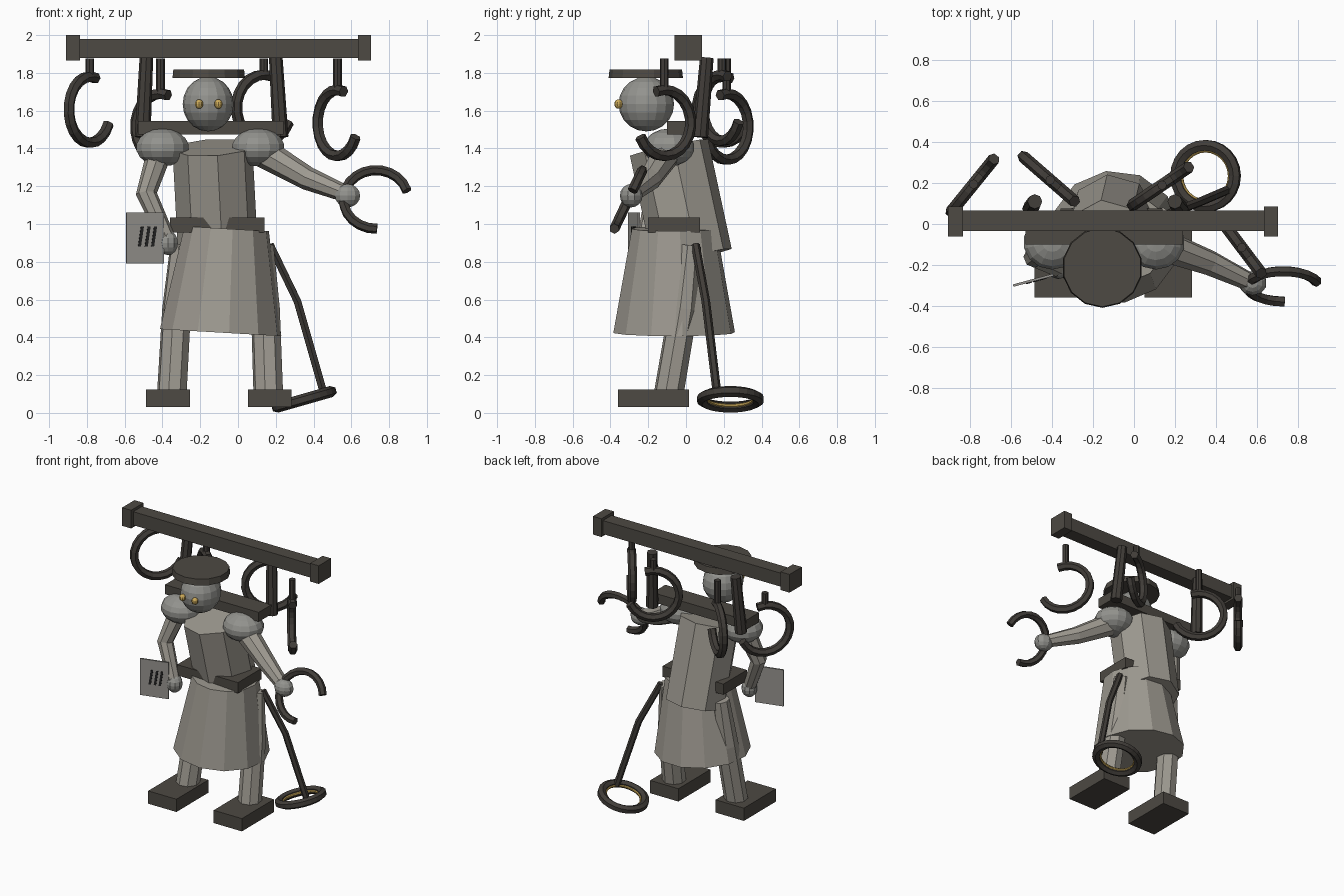
import bpy, bmesh
from math import sin, cos, pi, radians
from mathutils import Vector, Matrix

if "Cube" in bpy.data.objects:
    bpy.data.objects.remove(bpy.data.objects["Cube"])


def material(name, rgb):
    m = bpy.data.materials.new(name)
    m.use_nodes = True
    m.diffuse_color = (*rgb, 1)
    m.node_tree.nodes["Principled BSDF"].inputs["Base Color"].default_value = (*rgb, 1)
    return m


CLOTH = material("warm grey cloth", (.34, .32, .28))
SKIN = material("cool grey skin", (.29, .29, .27))
DARK = material("dark brown", (.075, .067, .056))
IRON = material("dark iron", (.052, .046, .04))
GOLD = material("gold", (.6, .4, .1))
PAPER = material("paper grey", (.3, .29, .27))
INK = material("ink black", (.015, .015, .015))


def finish(name, bm, mat):
    bmesh.ops.recalc_face_normals(bm, faces=bm.faces)
    me = bpy.data.meshes.new(name)
    bm.to_mesh(me)
    bm.free()
    me.materials.append(mat)
    ob = bpy.data.objects.new(name, me)
    bpy.context.collection.objects.link(ob)
    return ob


def box(name, lo, hi, mat):
    lo, hi = Vector(lo), Vector(hi)
    bm = bmesh.new()
    m = Matrix.Translation((lo + hi) / 2) @ Matrix.Diagonal((*(hi - lo), 1))
    bmesh.ops.create_cube(bm, size=1, matrix=m)
    return finish(name, bm, mat)


def ball(name, centre, size, mat, seg=14, rings=9):
    bm = bmesh.new()
    m = Matrix.Translation(centre) @ Matrix.Diagonal((*size, 1))
    bmesh.ops.create_uvsphere(bm, u_segments=seg, v_segments=rings, radius=1, matrix=m)
    return finish(name, bm, mat)


def tube(name, points, radii, mat, sides=8, ref=(0, 1, 0), phase=0, closed=False, flat=1):
    """Sweep a polygon along points; ref steers the section, flat squashes it."""
    pts = [Vector(p) for p in points]
    n = len(pts)
    bm = bmesh.new()
    loops = []
    for i, p in enumerate(pts):
        after = pts[(i + 1) % n] if closed else pts[min(i + 1, n - 1)]
        before = pts[i - 1] if closed else pts[max(i - 1, 0)]
        t = (after - before).normalized()
        a = Vector(ref)
        a = (a - t * a.dot(t)).normalized()
        b = t.cross(a)
        r = radii[i] if isinstance(radii, (list, tuple)) else radii
        angles = [phase + 2 * pi * k / sides for k in range(sides)]
        loops.append([bm.verts.new(p + a * r * flat * cos(q) + b * r * sin(q)) for q in angles])
    for i in range(n if closed else n - 1):
        l0, l1 = loops[i], loops[(i + 1) % n]
        for k in range(sides):
            j = (k + 1) % sides
            bm.faces.new((l0[k], l0[j], l1[j], l1[k]))
    if not closed:
        bm.faces.new(loops[0])
        bm.faces.new(loops[-1])
    return finish(name, bm, mat)


def arc(centre, u, v, radius, start, end, steps):
    c, u, v = Vector(centre), Vector(u).normalized(), Vector(v).normalized()
    angles = [radians(start + (end - start) * i / steps) for i in range(steps + 1)]
    return [c + (u * cos(a) + v * sin(a)) * radius for a in angles]


# Overhead beam with end caps
box("beam", (-.85, -.035, 1.88), (.65, .067, 1.98), DARK)
box("beam_cap_right", (-.91, -.06, 1.865), (-.836, .085, 2), DARK)
box("beam_cap_left", (.635, -.06, 1.865), (.705, .085, 2), DARK)

# Shoulder yoke and the posts that carry the beam
box("yoke", (-.53, -.1, 1.475), (.24, .05, 1.545), DARK)
for side, top, foot in (("right", -.485, -.505), ("left", .2, .225)):
    tube("post_" + side, [(top, .11, 1.88), (foot, .075, 1.46)], [.036, .042], IRON)

# Four hanging hooks: stem position, ring height, heading
hooks = (("far_right", -.785, .195, 1.605, 51), ("far_left", .527, -.115, 1.535, -53),
         ("near_left", .137, .19, 1.615, 34), ("near_right", -.41, .215, 1.515, -41))
for label, x, y, z, heading in hooks:
    h = radians(heading)
    u = Vector((cos(h), sin(h), 0))
    path = arc((x, y, z), u, (0, 0, 1), .175, 72, 335, 16)
    tube("hook_" + label, path, .03, IRON, 6, u.cross((0, 0, 1)))
    tube("hook_stem_" + label, [(x, y, z + .165), (x, y, 1.875)], .023, IRON)

# Head, cap and eyes
ball("head", (-.158, -.21, 1.635), (.135, .147, .145), SKIN, 16, 10)
tube("cap", [(-.155, -.213, 1.772), (-.155, -.213, 1.818)], [.197, .192], DARK, 14)
for side, x in (("right", -.206), ("left", -.104)):
    ball("eye_" + side, (x, -.357, 1.635), (.023, .023, .025), GOLD, 10, 8)

# Forward-leaning torso, belt and flared skirt
tube("torso", [(-.105, .035, .825), (-.135, -.09, 1.405)], .213, CLOTH, 8, (1, 0, 0), radians(7))
box("belt", (-.36, -.2, .955), (.14, .075, 1.035), DARK)
tube("skirt", [(-.092, -.063, .425), (-.06, -.063, .975)], [.325, .226], CLOTH, 12, (1, 0, 0), radians(8))

# Legs and boots
for side, hip, ankle in (("right", -.3, -.35), ("left", .13, .16)):
    tube("leg_" + side, [(hip, .022, .885), ((hip + ankle) / 2, -.015, .55), (ankle, -.09, .11)],
         [.06, .078, .08], CLOTH, 8, (1, 0, 0), radians(12))
    mid = -.37 if side == "right" else .168
    box("boot_" + side, (mid - .116, -.36, .03), (mid + .116, .015, .125), DARK)

# Shoulders, arms and hands
for side, x in (("right", -.4), ("left", .107)):
    ball("shoulder_" + side, (x, -.09, 1.405), (.143, .135, .1), SKIN)
tube("arm_right", [(-.41, -.1, 1.4), (-.485, -.16, 1.16), (-.375, -.215, .92)],
     [.068, .056, .045], CLOTH, 8, (0, 1, 0))
tube("arm_left", [(.13, -.1, 1.38), (.37, -.19, 1.24), (.57, -.285, 1.16)],
     [.08, .062, .045], CLOTH, 8, (0, 1, 0))
ball("hand_right", (-.37, -.215, .9), (.055, .055, .065), SKIN, 10, 8)
ball("hand_left", (.58, -.29, 1.15), (.07, .06, .062), SKIN, 10, 8)

# Open ring clasped in the left hand
up = Vector((0, .43, .9))
tube("hand_hook", arc((.73, -.305, 1.13), (1, 0, 0), up, .172, 17, 272, 16), .027,
     IRON, 6, Vector((1, 0, 0)).cross(up))

# Held sheet with three slanted marks
sheet = [box("sheet", (-.102, -.006, -.135), (.102, .006, .135), PAPER)]
for i, x in enumerate((-.025, .012, .047)):
    mark = box("sheet_mark_%d" % (i + 1), (x - .008, -.01, -.045), (x + .008, -.005, .062), INK)
    mark.data.transform(Matrix.Shear("XY", 4, (0, 0)))
    for v in mark.data.vertices:
        v.co.x += v.co.z * .15
    sheet.append(mark)
for ob in sheet:
    ob.matrix_world = Matrix.Translation((-.493, -.275, .925)) @ Matrix.Rotation(radians(15), 4, "Z")

# Sensing wand: bent pole, tilted ring and gold inner band
tube("wand_pole", [(.17, .05, .89), (.315, .105, .59), (.455, .165, .1)], .023, IRON, 6)
tilt = Vector((cos(radians(16)), 0, sin(radians(16))))
normal = tilt.cross((0, 1, 0))
for name, radius, thick, flat, mat in (("wand_ring", .15, .03, 1, IRON),
                                       ("wand_band", .121, .007, 1.3, GOLD)):
    loop = arc((.35, .235, .072), tilt, (0, 1, 0), radius, 0, 360, 24)[:-1]
    tube(name, loop, thick, mat, 6, normal, 0, True, flat)
